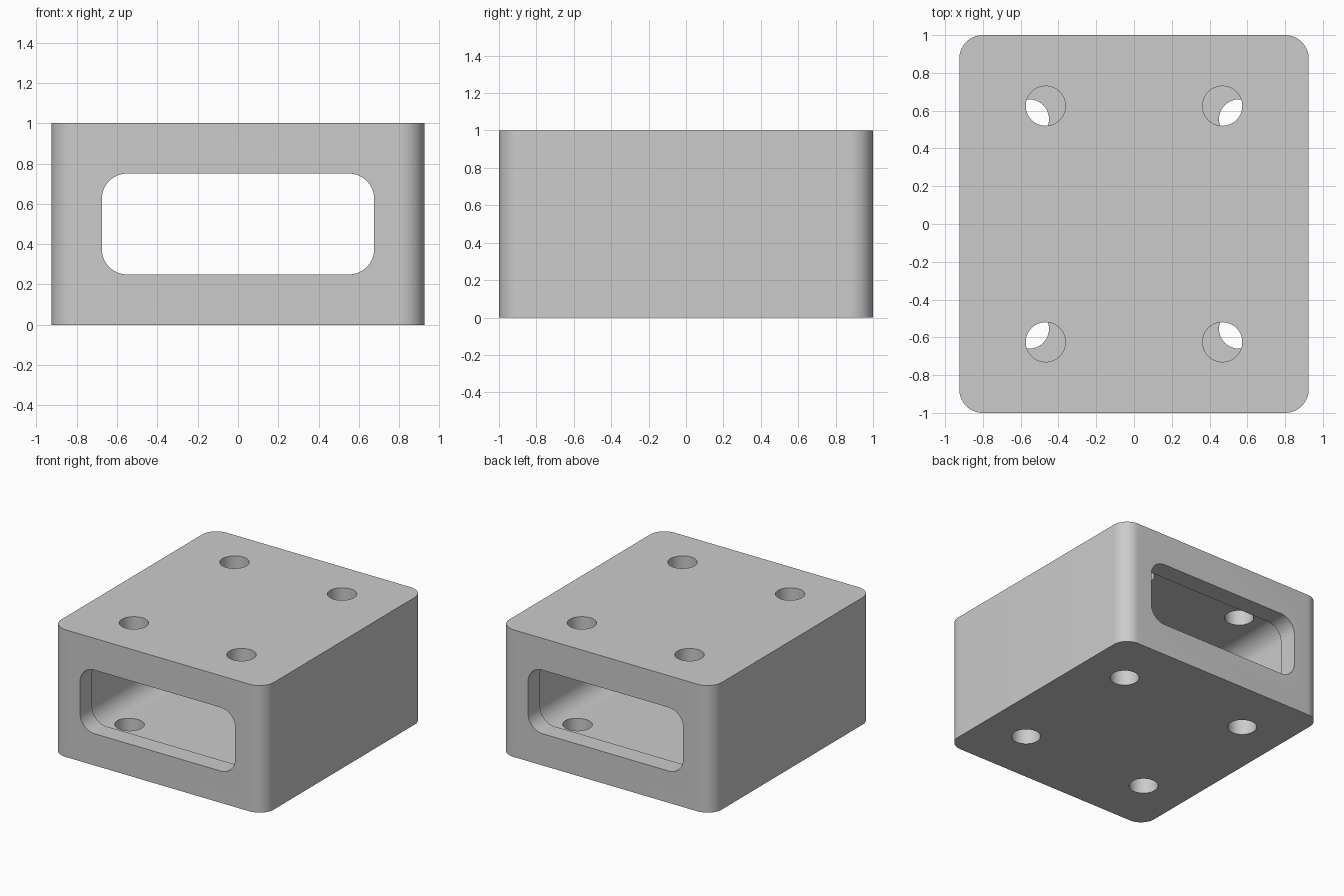
import bpy, bmesh, math
from mathutils import Matrix

if "Cube" in bpy.data.objects:
    bpy.data.objects.remove(bpy.data.objects["Cube"])

W, D, H = 1.85, 2.0, 1.0      # outer size
WALL = 0.15
HOLE_R = 0.105

grey = bpy.data.materials.new("light grey")
grey.use_nodes = True
colour = (0.6, 0.6, 0.6, 1)
grey.diffuse_color = colour
grey.node_tree.nodes["Principled BSDF"].inputs["Base Color"].default_value = colour


def prism(name, width, height, radius, length, turn=Matrix(), at=(0, 0, 0), steps=14):
    """Extruded rounded rectangle, centred on `at`; its axis is z before turning."""
    bm = bmesh.new()
    verts = []
    for i, (sx, sy) in enumerate([(1, 1), (-1, 1), (-1, -1), (1, -1)]):
        for k in range(steps + 1):
            a = math.pi / 2 * (i + k / steps)
            verts.append(bm.verts.new((sx * (width / 2 - radius) + radius * math.cos(a),
                                       sy * (height / 2 - radius) + radius * math.sin(a),
                                       -length / 2)))
    bmesh.ops.remove_doubles(bm, verts=verts, dist=1e-5)
    face = bm.faces.new(bm.verts)
    out = bmesh.ops.extrude_face_region(bm, geom=[face])
    top = [v for v in out["geom"] if isinstance(v, bmesh.types.BMVert)]
    bmesh.ops.translate(bm, verts=top, vec=(0, 0, length))
    bmesh.ops.recalc_face_normals(bm, faces=bm.faces)
    bm.transform(Matrix.Translation(at) @ turn)
    mesh = bpy.data.meshes.new(name)
    bm.to_mesh(mesh)
    bm.free()
    mesh.materials.append(grey)
    obj = bpy.data.objects.new(name, mesh)
    bpy.context.collection.objects.link(obj)
    return obj


# Outer block with rounded upright edges
housing = prism("housing", W, D, 0.125, H, at=(0, 0, H / 2))

# Hollow inside and the smaller window running front to back
along_y = Matrix.Rotation(math.pi / 2, 4, "X")
cutters = [
    prism("cavity_cutter", W - 2 * WALL, H - 2 * WALL, 0.15, D - 2 * WALL, along_y, (0, 0, H / 2)),
    prism("window_cutter", 1.35, 0.5, 0.125, D + 0.2, along_y, (0, 0, H / 2)),
]

# Screw holes: one set in the top wall, another in the floor
for label, x, y, z in [("top", 0.468, 0.625, H), ("floor", 0.555, 0.555, 0)]:
    for sx in (-1, 1):
        for sy in (-1, 1):
            cutters.append(prism(label + "_hole_cutter", 2 * HOLE_R, 2 * HOLE_R, HOLE_R, 0.5,
                                 at=(sx * x, sy * y, z)))

bpy.context.view_layer.objects.active = housing
for cutter in cutters:
    cutter.hide_render = True
    mod = housing.modifiers.new("cut", "BOOLEAN")
    mod.operation = "DIFFERENCE"
    mod.solver = "EXACT"
    mod.object = cutter
    bpy.ops.object.modifier_apply(modifier=mod.name)
    bpy.data.objects.remove(cutter)

# Smooth the curved walls, keep the rims sharp
bpy.ops.object.select_all(action="DESELECT")
housing.select_set(True)
bpy.ops.object.shade_smooth_by_angle(angle=math.radians(30))
